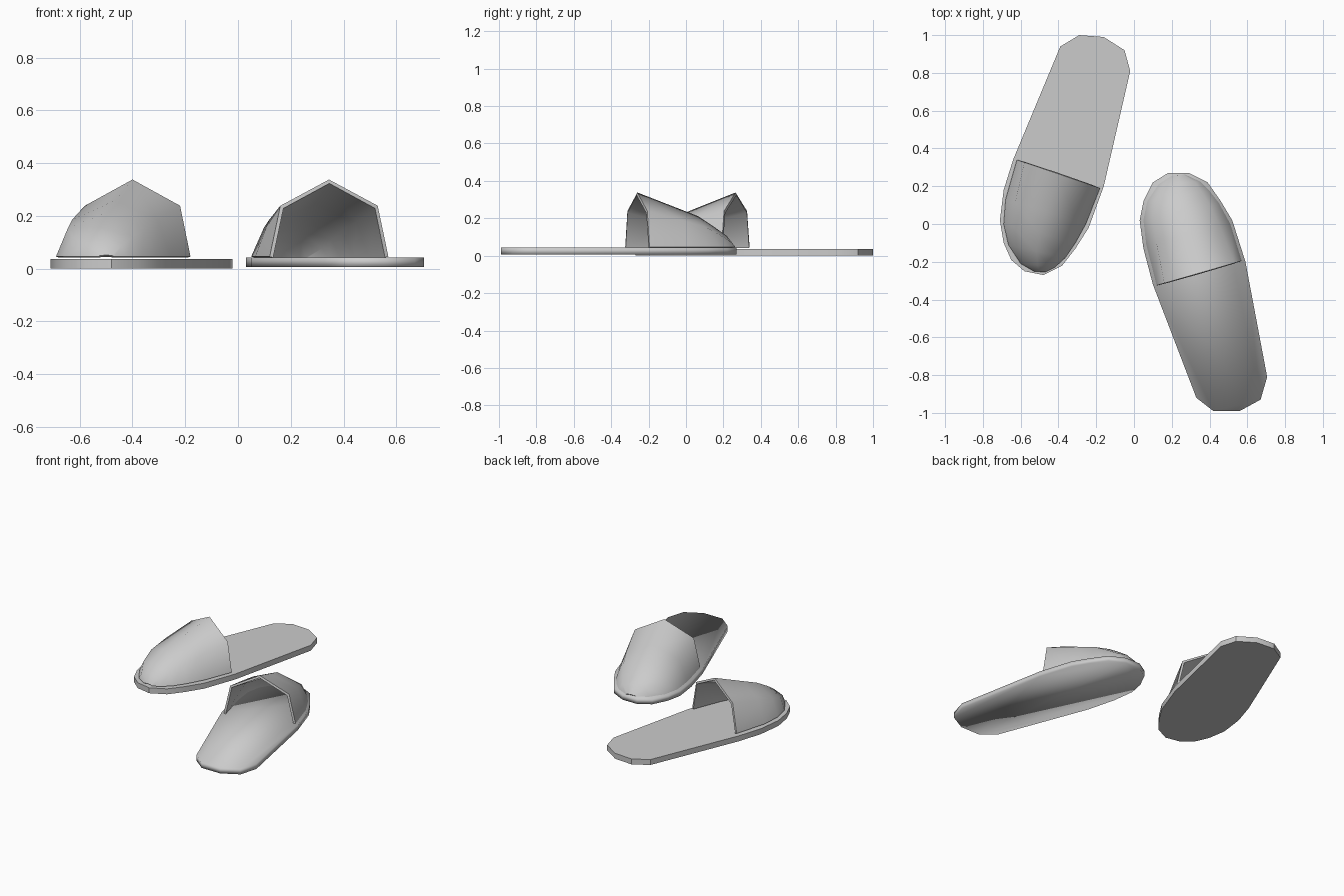
import bpy, bmesh, math
from mathutils import Vector

cube = bpy.data.objects.get("Cube")
if cube:
    bpy.data.objects.remove(cube, do_unlink=True)

grey = bpy.data.materials.new("plain grey")
grey.use_nodes = True
grey.diffuse_color = (0.6, 0.6, 0.6, 1)
grey.node_tree.nodes["Principled BSDF"].inputs["Base Color"].default_value = (0.6, 0.6, 0.6, 1)


def finish(bm, name, angle):
    """Turn the bmesh into a shaded grey object."""
    bmesh.ops.recalc_face_normals(bm, faces=bm.faces)
    mesh = bpy.data.meshes.new(name)
    bm.to_mesh(mesh)
    bm.free()
    mesh.materials.append(grey)
    obj = bpy.data.objects.new(name, mesh)
    bpy.context.collection.objects.link(obj)
    bpy.ops.object.select_all(action="DESELECT")
    obj.select_set(True)
    bpy.context.view_layer.objects.active = obj
    if angle is None:
        bpy.ops.object.shade_smooth()
    else:
        bpy.ops.object.shade_smooth_by_angle(angle=math.radians(angle))


def make_sole(name, outline, bottom, top, angle):
    """Extrude the footprint into a thin slab."""
    bm = bmesh.new()
    face = bm.faces.new([bm.verts.new((x, y, bottom)) for x, y in outline])
    result = bmesh.ops.extrude_face_region(bm, geom=[face], use_keep_orig=True)
    raised = [v for v in result["geom"] if isinstance(v, bmesh.types.BMVert)]
    bmesh.ops.translate(bm, verts=raised, vec=(0, 0, top - bottom))
    finish(bm, name, angle)


HEIGHTS = (0.292, 0.212, 0.165, 0.11, 0.06, 0.006)
BASE = 0.046


def make_upper(name, stations):
    """Loft five-point arches from the opening to the toe, then thicken."""
    bm = bmesh.new()
    rows = []
    for i, (pair, h) in enumerate(zip(stations, HEIGHTS)):
        left, right = (Vector((x, y, BASE)) for x, y in pair)
        mid, up = (left + right) / 2, Vector((0, 0, h))
        spread = 0.82 if i == 0 else 0.76
        arch = [left, mid.lerp(left, spread) + up * 0.66, mid + up,
                mid.lerp(right, spread) + up * 0.66, right]
        rows.append([bm.verts.new(p) for p in arch])
    for a, b in zip(rows, rows[1:]):
        for j in range(4):
            bm.faces.new((a[j], a[j + 1], b[j + 1], b[j]))
    bmesh.ops.recalc_face_normals(bm, faces=bm.faces)
    # the ridge face must point upward before thickening inward
    bm.normal_update()
    if sum(f.normal.z for f in bm.faces) < 0:
        bmesh.ops.reverse_faces(bm, faces=bm.faces)
    bmesh.ops.solidify(bm, geom=bm.faces[:], thickness=0.014)
    for v in bm.verts:
        v.co.z = max(v.co.z, BASE - 0.004)
    finish(bm, name, 70)


# Slipper with its toe to the front
make_sole("right_sole", [
    (-0.39, 0.94), (-0.29, 1.0), (-0.16, 0.99), (-0.05, 0.92), (-0.02, 0.81),
    (-0.16, 0.20), (-0.24, -0.02), (-0.31, -0.13), (-0.38, -0.22), (-0.48, -0.27),
    (-0.58, -0.25), (-0.65, -0.19), (-0.69, -0.10), (-0.71, 0.02), (-0.69, 0.18),
    (-0.64, 0.34)], 0.0, 0.037, 30)
make_upper("right_upper", [
    ((-0.62, 0.34), (-0.18, 0.19)), ((-0.68, 0.13), (-0.255, 0.0)),
    ((-0.69, 0.0), (-0.31, -0.1)), ((-0.665, -0.11), (-0.365, -0.18)),
    ((-0.60, -0.21), (-0.42, -0.23)), ((-0.53, -0.25), (-0.47, -0.255))])

# Slipper with its toe to the back
make_sole("left_sole", [
    (0.33, -0.92), (0.42, -0.99), (0.56, -0.99), (0.67, -0.93), (0.705, -0.81),
    (0.59, -0.20), (0.52, 0.02), (0.46, 0.12), (0.39, 0.22), (0.29, 0.27),
    (0.18, 0.27), (0.10, 0.22), (0.05, 0.12), (0.03, 0.02), (0.05, -0.13),
    (0.10, -0.32)], 0.007, 0.043, None)
make_upper("left_upper", [
    ((0.12, -0.325), (0.57, -0.195)), ((0.065, -0.11), (0.51, 0.0)),
    ((0.05, 0.02), (0.45, 0.11)), ((0.07, 0.12), (0.40, 0.175)),
    ((0.13, 0.21), (0.35, 0.225)), ((0.20, 0.255), (0.27, 0.262))])
